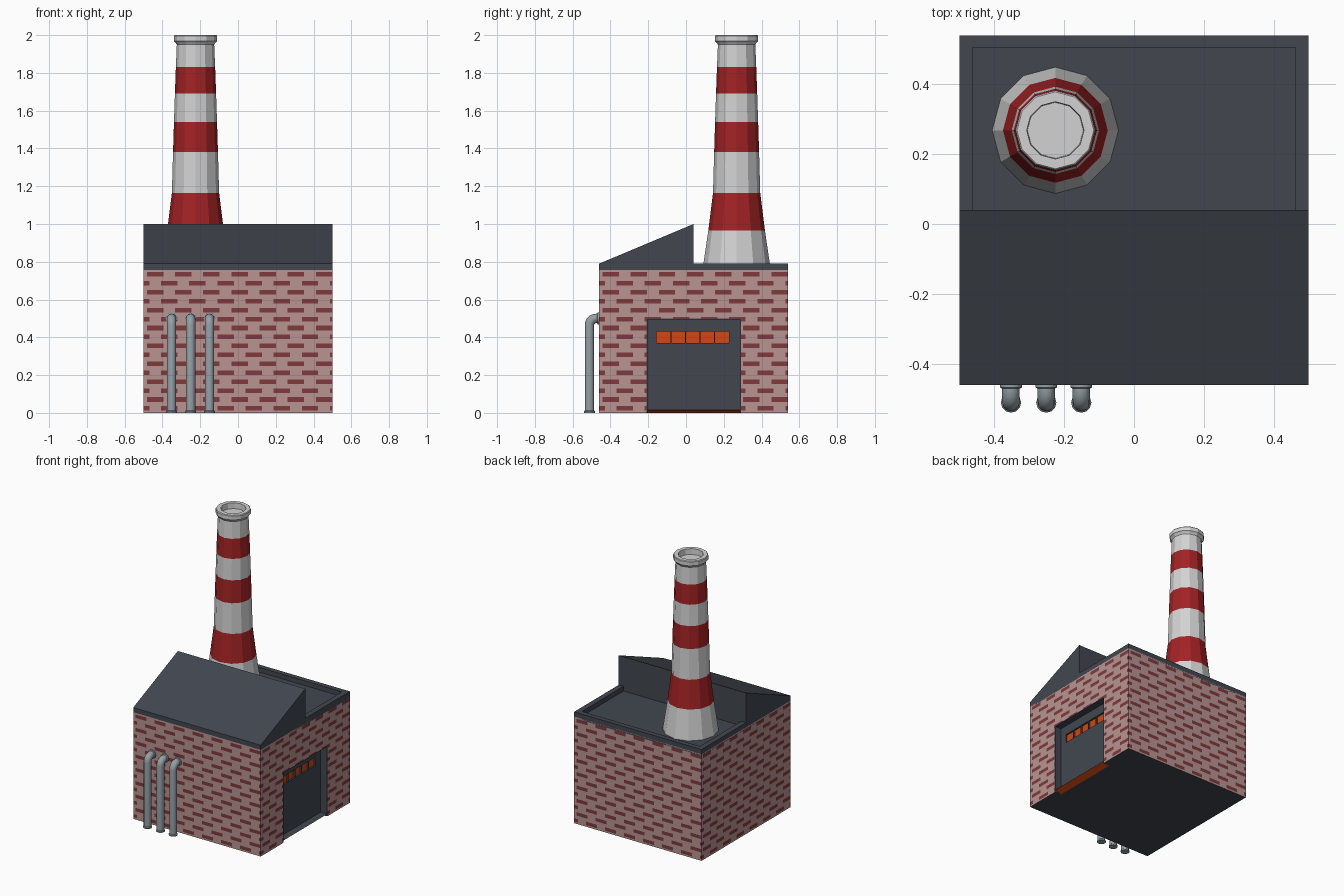
import bpy, bmesh, math
from mathutils import Vector

if "Cube" in bpy.data.objects:
    bpy.data.objects.remove(bpy.data.objects["Cube"])


def mat(name, r, g, b):
    m = bpy.data.materials.new(name)
    m.diffuse_color = (r, g, b, 1)
    m.use_nodes = True
    m.node_tree.nodes["Principled BSDF"].inputs["Base Color"].default_value = m.diffuse_color
    return m


MORTAR = mat("pale_pink_wall", 0.48, 0.30, 0.29)
BRICK = mat("dark_red_brick", 0.21, 0.042, 0.046)
DARK = mat("dark_slate", 0.054, 0.062, 0.078)
WHITE = mat("light_grey", 0.65, 0.65, 0.65)
RED = mat("chimney_red", 0.36, 0.016, 0.018)
STEEL = mat("blue_grey_steel", 0.30, 0.35, 0.38)
ORANGE = mat("glowing_orange", 0.62, 0.065, 0.006)


def finish(bm, name, mats, recalc=True):
    if recalc:
        bmesh.ops.recalc_face_normals(bm, faces=bm.faces)
    me = bpy.data.meshes.new(name)
    bm.to_mesh(me)
    bm.free()
    for m in mats:
        me.materials.append(m)
    ob = bpy.data.objects.new(name, me)
    bpy.context.collection.objects.link(ob)
    return ob


def box(name, lo, hi, m):
    bm = bmesh.new()
    bmesh.ops.create_cube(bm, size=1)
    for v in bm.verts:
        v.co = [lo[i] + (v.co[i] + 0.5) * (hi[i] - lo[i]) for i in range(3)]
    return finish(bm, name, [m])


def prism(name, outline, axis_vec, mats):
    """Extrude a planar outline along a vector."""
    bm = bmesh.new()
    f = bm.faces.new([bm.verts.new(p) for p in outline])
    ext = bmesh.ops.extrude_face_region(bm, geom=[f], use_keep_orig=True)
    for v in ext["geom"]:
        if isinstance(v, bmesh.types.BMVert):
            v.co += Vector(axis_vec)
    return finish(bm, name, mats)


def sweep(name, x, rings, n, mats):
    """Rings are (y, z, tilt in degrees, radius, material of the band that follows)."""
    bm = bmesh.new()
    loops = []
    for y, z, tilt, r, _ in rings:
        t = math.radians(tilt)
        loops.append([bm.verts.new((x + r * math.cos(a),
                                    y + r * math.sin(a) * math.cos(t),
                                    z - r * math.sin(a) * math.sin(t)))
                      for a in (2 * math.pi * k / n for k in range(n))])
    for i in range(len(loops) - 1):
        for k in range(n):
            j = (k + 1) % n
            f = bm.faces.new((loops[i][k], loops[i][j], loops[i + 1][j], loops[i + 1][k]))
            f.material_index = rings[i][4]
    bm.faces.new(loops[0][::-1])
    bm.faces.new(loops[-1])
    return finish(bm, name, mats)


# Brick walls: strips of quads, brick or mortar chosen by position
H, ROWS, PERIOD, BW, BH = 0.757, 16, 0.149, 0.087, 0.024
D0, D1, DTOP = 0.25, 0.75, 0.5      # doorway along the right wall


def wall(name, origin, u, door=False):
    bm = bmesh.new()
    step = H / ROWS
    zs = {0.0, H}
    for r in range(ROWS):
        zs |= {(r + .5) * step - BH / 2, (r + .5) * step + BH / 2}
    if door:
        zs.add(DTOP)
    zs = sorted(zs)
    for z0, z1 in zip(zs, zs[1:]):
        zm = (z0 + z1) / 2
        row = int(zm / step)
        is_brick_row = abs(zm - (row + .5) * step) < BH / 2
        shift = 0.018 + (row + 1) % 2 * PERIOD / 2 - PERIOD
        cuts = {0.0, 1.0}
        if is_brick_row:
            for k in range(9):
                cuts |= {c for c in (shift + k * PERIOD, shift + k * PERIOD + BW) if 0 < c < 1}
        if door:
            cuts |= {D0, D1}
        cuts = sorted(cuts)
        for a, b in zip(cuts, cuts[1:]):
            m = (a + b) / 2
            if door and D0 < m < D1 and zm < DTOP:
                continue
            f = bm.faces.new([bm.verts.new((origin[0] + u[0] * s, origin[1] + u[1] * s, z))
                              for s, z in ((a, z0), (b, z0), (b, z1), (a, z1))])
            f.material_index = int(is_brick_row and (m - shift) % PERIOD < BW)
    bmesh.ops.remove_doubles(bm, verts=bm.verts, dist=1e-5)
    finish(bm, name, [MORTAR, BRICK], recalc=False)


wall("front_wall", (-.5, -.46), (1, 0))
wall("right_wall", (.5, -.46), (0, 1), door=True)
wall("back_wall", (.5, .54), (-1, 0))
wall("left_wall", (-.5, .54), (0, -1))

# Underside, notched at the doorway
bm = bmesh.new()
base = [(-.5, -.46), (-.5, .54), (.5, .54), (.5, .29), (.45, .29), (.45, -.21), (.5, -.21), (.5, -.46)]
bm.faces.new([bm.verts.new((x, y, 0)) for x, y in base])
finish(bm, "underside", [DARK], recalc=False)

# Doorway: jambs, lintel and sill with a glowing sloped underside
for nm, y in (("door_jamb_front", -.215), ("door_jamb_back", .285)):
    box(nm, (.43, y, 0.001), (.499, y + .01, .505), DARK)
box("door_lintel", (.43, -.21, .495), (.499, .29, .505), DARK)
sill = prism("door_sill", [(.5, -.21, .016), (.45, -.21, 0), (.45, -.21, .018)], (0, .5, 0), [DARK, ORANGE])
for p in sill.data.polygons:
    if p.normal.z < -.5:
        p.material_index = 1

# Door panel built around a strip of five windows
WY0, PITCH, WZ0, WZ1 = -.157, .0768, .37, .43
box("door_lower_panel", (.42, -.21, 0), (.45, .29, WZ0), DARK)
box("door_upper_panel", (.42, -.21, WZ1), (.45, .29, .5), DARK)
box("door_stile_front", (.42, -.21, WZ0), (.45, WY0, WZ1), DARK)
box("door_stile_back", (.42, WY0 + 5 * PITCH, WZ0), (.45, .29, WZ1), DARK)
box("door_windows", (.43, WY0, WZ0), (.438, WY0 + 5 * PITCH, WZ1), ORANGE)
for k in range(1, 5):
    y = WY0 + k * PITCH
    box(f"door_mullion_{k}", (.425, y - .003, WZ0), (.45, y + .003, WZ1), DARK)

# Roof: flat slab with rim, and the sloped front
box("roof_slab", (-.5, -.46, .745), (.5, .54, .757), DARK)
for s in (-1, 1):
    box("roof_rim_side", (min(s * .5, s * .462), .04, .757), (max(s * .5, s * .462), .54, .79), DARK)
box("roof_rim_back", (-.462, .505, .757), (.462, .54, .79), DARK)
prism("sloped_roof", [(-.5, -.46, .757), (-.5, .04, .757), (-.5, .04, 1.0), (-.5, -.46, .79)],
      (1, 0, 0), [DARK])

# Striped chimney with hollow rim
profile = [(.755, .181, 0), (.965, .150, 1), (1.165, .125, 0), (1.38, .119, 1), (1.54, .114, 0),
           (1.69, .109, 1), (1.83, .104, 0), (1.95, .099, 0), (1.96, .106, 0), (1.968, .114, 0),
           (1.995, .114, 0), (2.0, .110, 0), (2.0, .082, 0), (1.96, .080, 0)]
sweep("chimney", -.225, [(.268, z, 0, r, m) for z, r, m in profile], 12, [WHITE, RED])

# Three bent pipes with flanges at the ground and the wall
Y, R, BEND = -.511, .025, .035
rings = [(Y, 0, 0, .029, 0), (Y, .008, 0, .029, 0), (Y, .012, 0, R, 0)]
for a in range(0, 91, 18):
    t = math.radians(a)
    rings.append((Y + BEND * (1 - math.cos(t)), .465 + BEND * math.sin(t), a, R, 0))
rings += [(-.471, .5, 90, R, 0), (-.468, .5, 90, .031, 0), (-.458, .5, 90, .031, 0)]
for i, x in enumerate((-.352, -.251, -.151)):
    ob = sweep(f"pipe_{i + 1}", x, rings, 12, [STEEL])
    bpy.context.view_layer.objects.active = ob
    ob.select_set(True)
    bpy.ops.object.shade_smooth_by_angle(angle=math.radians(35))
    ob.select_set(False)
